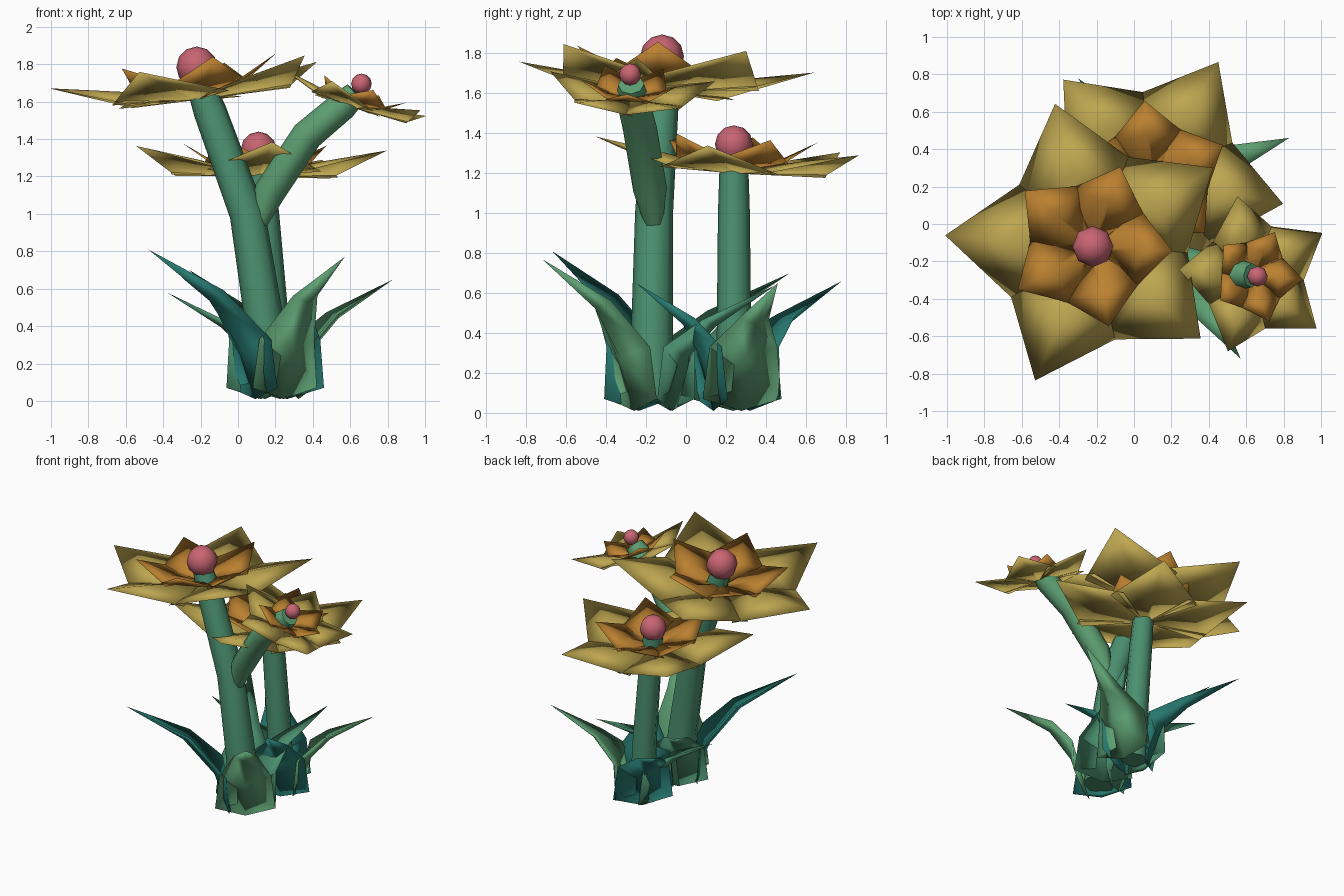
import bpy, bmesh, math
from mathutils import Vector, Matrix

if "Cube" in bpy.data.objects:
    bpy.data.objects.remove(bpy.data.objects["Cube"])


def material(name, rgb):
    m = bpy.data.materials.new(name)
    m.diffuse_color = (*rgb, 1)
    m.use_nodes = True
    m.node_tree.nodes["Principled BSDF"].inputs["Base Color"].default_value = m.diffuse_color
    return m


GREEN = material("stem_green", (0.07, 0.28, 0.16))
LIGHT = material("light_green", (0.11, 0.35, 0.17))
TEAL = material("teal", (0.02, 0.19, 0.16))
YELLOW = material("yellow", (0.51, 0.38, 0.08))
ORANGE = material("orange", (0.50, 0.22, 0.03))
PINK = material("pink", (0.58, 0.13, 0.17))


def finish(name, bm, mat, angle=180):
    bmesh.ops.recalc_face_normals(bm, faces=bm.faces)
    me = bpy.data.meshes.new(name)
    bm.to_mesh(me)
    bm.free()
    me.materials.append(mat)
    ob = bpy.data.objects.new(name, me)
    bpy.context.collection.objects.link(ob)
    bpy.ops.object.select_all(action='DESELECT')
    ob.select_set(True)
    bpy.context.view_layer.objects.active = ob
    bpy.ops.object.shade_smooth_by_angle(angle=math.radians(angle))
    return ob


def tube(name, path, mat, sides=8):
    # path entries: x, y, z, radius
    bm = bmesh.new()
    pts = [Vector(p[:3]) for p in path]
    rings = []
    for i, p in enumerate(pts):
        t = (pts[min(i + 1, len(pts) - 1)] - pts[max(i - 1, 0)]).normalized()
        q = Vector((0, 0, 1)).rotation_difference(t)
        r = path[i][3]
        rings.append([bm.verts.new(p + q @ Vector((r * math.cos(a), r * math.sin(a), 0)))
                      for a in (2 * math.pi * k / sides for k in range(sides))])
    for a, b in zip(rings, rings[1:]):
        for k in range(sides):
            j = (k + 1) % sides
            bm.faces.new((a[k], a[j], b[j], b[k]))
    bm.faces.new(rings[0][::-1])
    bm.faces.new(rings[-1])
    return finish(name, bm, mat, 50)


def blade(bm, rows, tip, mat, th):
    # thin closed blade; rows: mid distance, mid height, edge distance, edge height, half width
    prev = None
    for md, mz, ed, ez, w in rows:
        loop = ((ed, -w, ez), (md + th[0], 0, mz + th[1]), (ed, w, ez), (md, 0, mz))
        row = [bm.verts.new(mat @ Vector(c)) for c in loop]
        if prev:
            for k in range(4):
                j = (k + 1) % 4
                bm.faces.new((prev[k], row[k], row[j], prev[j]))
        else:
            bm.faces.new(row)
        prev = row
    end = bm.verts.new(mat @ Vector((tip[0], 0, tip[1])))
    for k in range(4):
        bm.faces.new((prev[k], end, prev[(k + 1) % 4]))


OUTER = [(0.04, 0.0, 0.04, 0.0, 0.03), (0.38, 0.07, 0.37, 0.01, 0.34)]
INNER = [(0.04, 0.02, 0.04, 0.02, 0.03), (0.25, 0.07, 0.24, 0.07, 0.22)]


def flower(name, centre, normal, scale, turn, ball, ball_r):
    q = Vector((0, 0, 1)).rotation_difference(Vector(normal))
    base = Matrix.Translation(centre) @ q.to_matrix().to_4x4() @ Matrix.Scale(scale, 4)
    # two whorls of five kite petals
    for part, rows, tip, off, mat in (("outer_petals", OUTER, (0.78, 0.15), 0, YELLOW),
                                      ("inner_petals", INNER, (0.45, 0.20), 36, ORANGE)):
        bm = bmesh.new()
        for k in range(5):
            blade(bm, rows, tip, base @ Matrix.Rotation(math.radians(turn + off + 72 * k), 4, 'Z'),
                  (0, 0.015))
        finish(f"{name}_{part}", bm, mat)
    # pink ball in the middle
    bm = bmesh.new()
    bmesh.ops.create_uvsphere(bm, u_segments=8, v_segments=6, radius=ball_r,
                              matrix=Matrix.Translation(ball))
    finish(f"{name}_ball", bm, PINK)


# stems
tube("tall_stem", [(0.17, -0.17, 0.06, 0.11), (0.145, -0.17, 0.4, 0.105), (0.05, -0.16, 1.0, 0.095),
                   (-0.15, -0.125, 1.55, 0.088), (-0.215, -0.12, 1.72, 0.07)], GREEN)
tube("short_stem", [(0.20, 0.24, 0.06, 0.09), (0.18, 0.24, 0.5, 0.085), (0.14, 0.24, 1.0, 0.08),
                    (0.11, 0.24, 1.3, 0.07)], GREEN)
tube("branch_stem", [(0.10, -0.16, 0.92, 0.04), (0.17, -0.18, 1.12, 0.085), (0.37, -0.23, 1.42, 0.085),
                     (0.56, -0.27, 1.58, 0.08), (0.63, -0.275, 1.645, 0.065)], LIGHT)

# flowers
flower("tall_flower", (-0.22, -0.12, 1.61), (-0.11, 0.045, 1), 1.0, 32, (-0.22, -0.12, 1.785), 0.11)
flower("short_flower", (0.10, 0.24, 1.20), (0.01, 0.07, 1), 0.91, 60.5, (0.11, 0.24, 1.345), 0.095)
flower("branch_flower", (0.63, -0.28, 1.565), (0.32, 0.04, 1), 0.56, 32, (0.66, -0.28, 1.695), 0.055)


def leaf(name, root, tip, mat):
    d = Vector((tip[0] - root[0], tip[1] - root[1]))
    m = Matrix.Translation((*root, 0)) @ Matrix.Rotation(math.atan2(d.y, d.x), 4, 'Z')
    r, z = d.length, tip[2]
    rows = [(0.11, 0.01, 0.12, 0.07, 0.21),
            (0.13 + 0.10 * r, 0.28, 0.14, 0.33, 0.18),
            (0.52 * r, 0.68 * z, 0.46 * r, 0.73 * z, 0.08)]
    bm = bmesh.new()
    blade(bm, rows, (r, z), m, (-0.02, 0.02))
    finish(name, bm, mat)


# four leaves around each stem base
FRONT, BACK = (0.18, -0.17), (0.22, 0.24)
for i, (root, tip, mat) in enumerate([
        (FRONT, (-0.48, -0.67, 0.81), TEAL), (FRONT, (0.57, -0.72, 0.77), LIGHT),
        (FRONT, (0.45, 0.45, 0.64), GREEN), (FRONT, (-0.26, 0.52, 0.70), GREEN),
        (BACK, (0.83, 0.46, 0.65), LIGHT), (BACK, (-0.30, 0.78, 0.66), TEAL),
        (BACK, (0.42, -0.25, 0.65), TEAL), (BACK, (-0.38, 0.22, 0.58), GREEN)]):
    leaf(f"leaf_{i + 1}", root, tip, mat)
